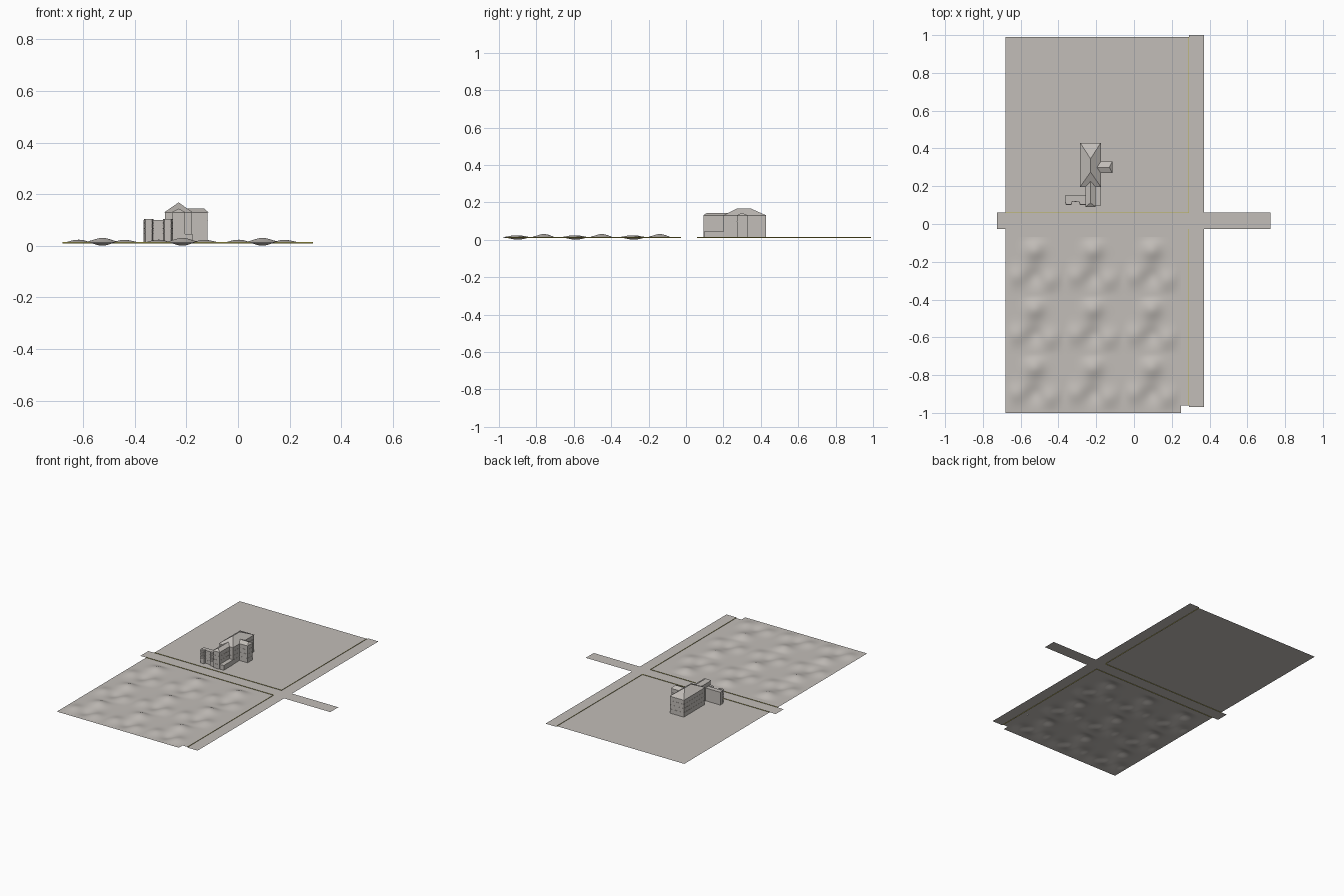
import bpy, bmesh, math

if "Cube" in bpy.data.objects:
    bpy.data.objects.remove(bpy.data.objects["Cube"])

def material(name, rgb):
    m = bpy.data.materials.new(name)
    m.diffuse_color = (*rgb, 1)
    m.use_nodes = True
    m.node_tree.nodes["Principled BSDF"].inputs["Base Color"].default_value = m.diffuse_color
    return m

GREY = material("warm grey", (0.54, 0.51, 0.48))
YELLOW = material("kerb yellow", (0.50, 0.45, 0.08))
G = 0.012  # ground level

def finish(name, bm, mat):
    bmesh.ops.recalc_face_normals(bm, faces=bm.faces)
    me = bpy.data.meshes.new(name)
    bm.to_mesh(me)
    bm.free()
    me.materials.append(mat)
    ob = bpy.data.objects.new(name, me)
    bpy.context.collection.objects.link(ob)
    return ob

def sheet(name, x0, x1, y0, y1, z=G):
    bm = bmesh.new()
    bm.faces.new([bm.verts.new(p) for p in ((x0, y0, z), (x1, y0, z), (x1, y1, z), (x0, y1, z))])
    return finish(name, bm, GREY)

def prism(name, pts, z0, z1, mat=GREY):
    bm = bmesh.new()
    f = bm.faces.new([bm.verts.new((x, y, z0)) for x, y in pts])
    r = bmesh.ops.extrude_face_region(bm, geom=[f])
    for v in r["geom"]:
        if isinstance(v, bmesh.types.BMVert):
            v.co.z = z1
    if f.is_valid is False or len(bm.faces) < len(pts) + 2:
        bm.faces.new([v for v in bm.verts if abs(v.co.z - z0) < 1e-7][:len(pts)])
    return finish(name, bm, mat)

def box(name, x0, x1, y0, y1, z0, z1, mat=GREY):
    return prism(name, [(x0, y0), (x1, y0), (x1, y1), (x0, y1)], z0, z1, mat)

def hip_roof(name, x0, x1, y0, y1, z, ridge_a, ridge_b):
    bm = bmesh.new()
    c = [bm.verts.new(p) for p in ((x0, y0, z), (x1, y0, z), (x1, y1, z), (x0, y1, z))]
    a, b = bm.verts.new(ridge_a), bm.verts.new(ridge_b)
    if abs(ridge_a[1] - ridge_b[1]) > 1e-4:      # ridge along y
        faces = [(c[0], c[1], a), (c[1], c[2], b, a), (c[2], c[3], b), (c[3], c[0], a, b)]
    else:                                        # ridge along x
        faces = [(c[0], c[1], b, a), (c[1], c[2], b), (c[2], c[3], a, b), (c[3], c[0], a)]
    for f in faces + [tuple(c)]:
        bm.faces.new(f)
    return finish(name, bm, GREY)

# Roads, crossing at the right
sheet("cross_road", -0.725, 0.722, -0.027, 0.06)
sheet("side_road_back", 0.29, 0.37, 0.06, 1.0)
sheet("side_road_front", 0.29, 0.37, -0.968, -0.027)

# Flat back plot and front pavements
sheet("back_plot", -0.68, 0.29, 0.06, 0.99)
sheet("front_pavement", -0.68, 0.29, -0.07, -0.027)
sheet("side_pavement", 0.25, 0.29, -0.96, -0.07)

# Rolling ground: one tile of bumps and a hollow repeated three by three
BUMPS = [(0.155, 0.24, 0.019, 0.040), (0.065, 0.105, 0.012, 0.040),
         (0.235, 0.085, 0.012, 0.040), (0.155, 0.10, -0.013, 0.038)]
T, N = 0.31, 24

def height(u, v):
    h = sum(a * math.exp(-((u - x) ** 2 + (v - y) ** 2) / (2 * s * s) * 1.3) for x, y, a, s in BUMPS)
    edge = min(u, T - u, v, T - v)
    return max(0, G + h * min(1, edge / 0.03))

bm = bmesh.new()
rows = []
for j in range(3 * N + 1):
    row = []
    for i in range(3 * N + 1):
        x, y = i * T / N, j * T / N
        row.append(bm.verts.new((-0.68 + x, -1 + y, height((i % N) * T / N, (j % N) * T / N))))
    rows.append(row)
for j in range(3 * N):
    for i in range(3 * N):
        bm.faces.new((rows[j][i], rows[j][i + 1], rows[j + 1][i + 1], rows[j + 1][i])).smooth = True
finish("rolling_ground", bm, GREY)

# Yellow upright kerb lines along the plots
E = 0.0006
box("kerb_back_plot", -0.68, 0.29, 0.06 - E, 0.06 + E, G - 0.003, G + 0.003, YELLOW)
box("kerb_back_side", 0.29 - E, 0.29 + E, 0.06, 0.99, G - 0.003, G + 0.003, YELLOW)
box("kerb_front_plot", -0.68, 0.29, -0.027 - E, -0.027 + E, G - 0.003, G + 0.003, YELLOW)
box("kerb_front_side", 0.29 - E, 0.29 + E, -0.96, -0.027, G - 0.003, G + 0.003, YELLOW)

# Building blocks with thin floor courses
WALL = 0.13
BLOCKS = {"main_block": (-0.282, -0.179, 0.20, 0.427),
          "front_wing": (-0.254, -0.206, 0.094, 0.20),
          "right_wing": (-0.179, -0.118, 0.272, 0.328)}
for name, (x0, x1, y0, y1) in BLOCKS.items():
    box(name, x0, x1, y0, y1, G, WALL)
    for k in range(1, 4):
        z = G + k * 0.029
        e = 0.001
        box(name + "_course", x0 - e, x1 + e, y0 - e, y1 + e, z, z + 0.0015)
box("low_annex", -0.206, -0.176, 0.097, 0.20, G, 0.045)

# Hipped roofs
hip_roof("main_roof", -0.285, -0.176, 0.197, 0.43, WALL, (-0.23, 0.275, 0.168), (-0.23, 0.345, 0.168))
hip_roof("front_roof", -0.257, -0.203, 0.091, 0.28, WALL, (-0.23, 0.112, 0.144), (-0.23, 0.26, 0.144))
hip_roof("right_roof", -0.24, -0.115, 0.269, 0.331, WALL, (-0.21, 0.30, 0.144), (-0.13, 0.30, 0.144))

# Lower left house: recessed centre between two bays with ledges
box("link_house", -0.366, -0.254, 0.118, 0.15, G, 0.10)
for cx in (-0.346, -0.272):
    def bay(w, d):
        return [(cx - w, 0.12), (cx - w * 0.7, d), (cx + w * 0.7, d), (cx + w, 0.12)]
    prism("bay", bay(0.018, 0.104), G, 0.104)
    for k in range(3):
        z = 0.045 + k * 0.021
        prism("bay_ledge", bay(0.020, 0.100), z, z + 0.003)
        prism("window_hood", bay(0.019, 0.102), z + 0.012, z + 0.014)
box("door", -0.314, -0.304, 0.116, 0.118, G, 0.034)
